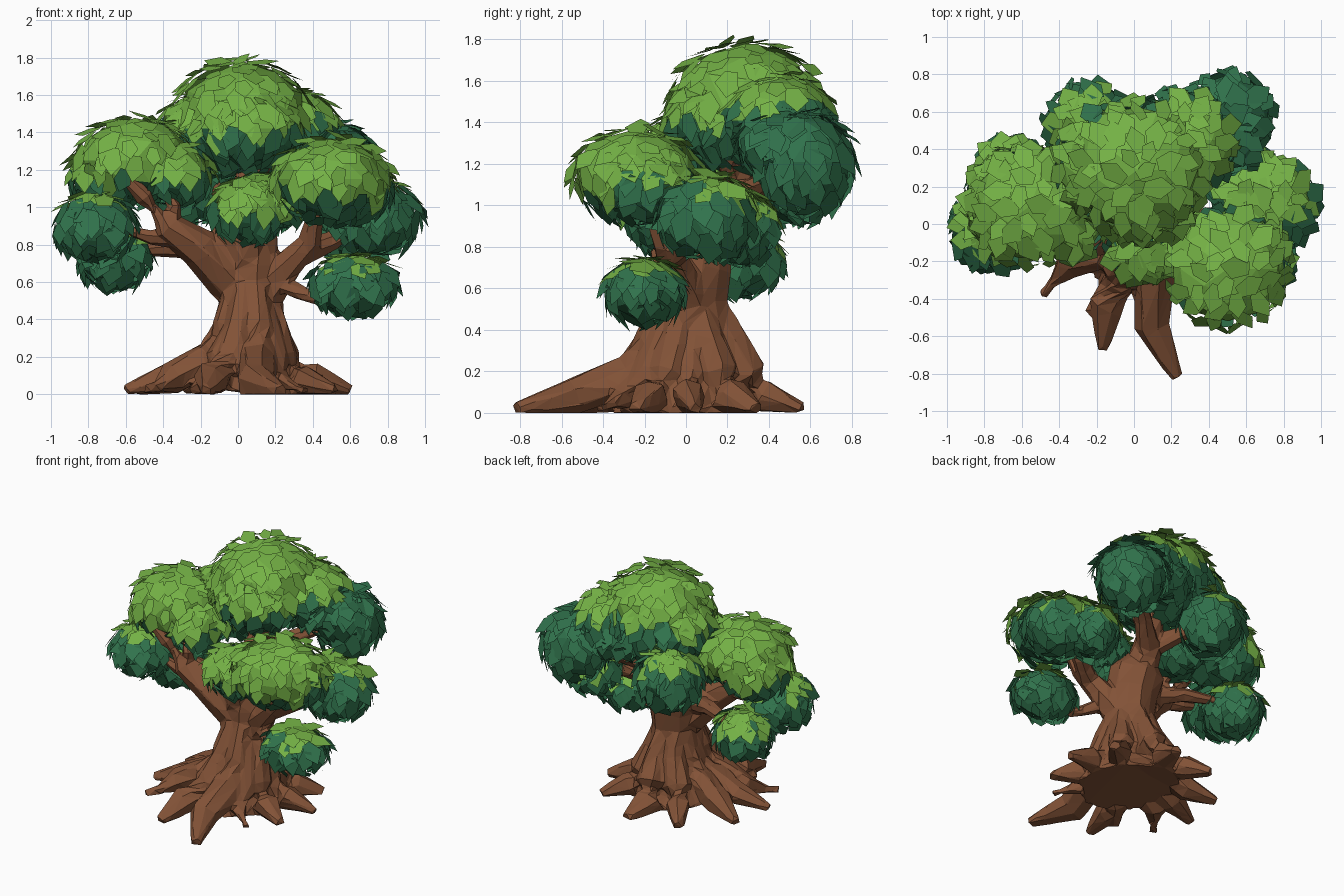
import bpy, bmesh, math, random
from mathutils import Vector

random.seed(4)
if "Cube" in bpy.data.objects:
    bpy.data.objects.remove(bpy.data.objects["Cube"])


def material(name, rgb):
    m = bpy.data.materials.new(name)
    m.use_nodes = True
    m.diffuse_color = (*rgb, 1)
    m.node_tree.nodes["Principled BSDF"].inputs["Base Color"].default_value = (*rgb, 1)
    return m


BARK = material("brown bark", (0.225, 0.085, 0.038))
LIGHT = material("light green leaves", (0.175, 0.44, 0.06))
DARK = material("dark green leaves", (0.03, 0.17, 0.073))


def add_object(name, bm, mats):
    mesh = bpy.data.meshes.new(name)
    bm.to_mesh(mesh)
    bm.free()
    for m in mats:
        mesh.materials.append(m)
    obj = bpy.data.objects.new(name, mesh)
    bpy.context.collection.objects.link(obj)
    return obj


def tube(bm, path, radii, sides=8, rough=0.12):
    """Closed, tapered tube through the path points, with uneven sides."""
    path = [Vector(p) for p in path]
    rings = []
    for i, p in enumerate(path):
        d = (path[min(i + 1, len(path) - 1)] - path[max(i - 1, 0)]).normalized()
        u = d.orthogonal().normalized()
        v = d.cross(u)
        ring = []
        for k in range(sides):
            a = math.tau * k / sides
            r = radii[i] * random.uniform(1 - rough, 1 + rough)
            co = p + (u * math.cos(a) + v * math.sin(a)) * r
            co.z = max(co.z, 0)
            ring.append(bm.verts.new(co))
        rings.append(ring)
    for a, b in zip(rings, rings[1:]):
        for k in range(sides):
            n = (k + 1) % sides
            bm.faces.new((a[k], a[n], b[n], b[k]))
    bm.faces.new(rings[0][::-1])
    bm.faces.new(rings[-1])


# Trunk
wood = bmesh.new()
tube(wood, [(0.02, 0, 0), (0.04, 0, 0.1), (0.05, 0, 0.22), (0.06, 0.01, 0.4), (0.07, 0.03, 0.55),
            (0.06, 0.04, 0.68), (0.02, 0.05, 0.85), (0.02, 0.08, 0.98)],
     [0.36, 0.29, 0.23, 0.185, 0.17, 0.175, 0.18, 0.1], sides=12, rough=0.1)

# Roots: tip position and thickness, each one climbing the trunk as a buttress
roots = [(0.23, -0.82, 0.1), (-0.17, -0.67, 0.085), (-0.24, -0.48, 0.075),
         (-0.49, -0.38, 0.085), (-0.6, -0.12, 0.08), (-0.55, 0.2, 0.085),
         (-0.27, 0.48, 0.085), (0.1, 0.56, 0.095), (0.46, 0.34, 0.085),
         (0.6, 0.05, 0.08), (0.52, -0.25, 0.085), (0.36, -0.42, 0.065)]
for x, y, t in roots:
    d = Vector((x, y, 0))
    n = d.normalized()
    bend = Vector((-n.y, n.x, 0)) * random.uniform(-0.06, 0.06)
    top = Vector((0.06, 0.01, 0))
    out = 0.08 * abs(n.y)
    tube(wood, [top + n * (0.07 + out * 0.4) + Vector((0, 0, 0.58)),
                top + n * (0.11 + out) + Vector((0, 0, 0.36)),
                top * 0.6 + n * (0.2 + out) + Vector((0, 0, 0.18)),
                d * 0.64 + bend + Vector((0, 0, 0.08)), d + Vector((0, 0, 0.015))],
         [t * 0.6, t * 0.9, t * 1.1, t * 1.05, t * 0.42], sides=7, rough=0.18)

# Branches: path points with a start and an end radius
branches = [
    ([(-0.03, 0, 0.62), (-0.2, -0.06, 0.78), (-0.38, -0.1, 0.9), (-0.5, -0.12, 1.05), (-0.63, -0.14, 1.2)], 0.13, 0.03),
    ([(-0.34, -0.08, 0.84), (-0.46, -0.05, 0.84), (-0.6, -0.03, 0.88)], 0.06, 0.025),
    ([(-0.36, -0.08, 0.9), (-0.34, -0.1, 1.0), (-0.42, -0.02, 1.15)], 0.05, 0.025),
    ([(-0.1, 0.05, 0.74), (-0.32, 0.16, 0.78), (-0.55, 0.25, 0.77)], 0.07, 0.03),
    ([(0.14, 0, 0.55), (0.26, -0.05, 0.68), (0.38, -0.1, 0.82), (0.42, -0.18, 1.02)], 0.11, 0.04),
    ([(0.34, -0.07, 0.76), (0.5, 0.03, 0.82), (0.68, 0.1, 0.95)], 0.07, 0.03),
    ([(0.2, -0.04, 0.6), (0.34, -0.12, 0.54), (0.42, -0.16, 0.51), (0.56, -0.2, 0.56)], 0.05, 0.025),
    ([(0.03, 0.05, 0.8), (0.03, 0.16, 1.0), (0.06, 0.27, 1.18), (0.05, 0.3, 1.4)], 0.13, 0.05),
    ([(0.05, 0.2, 1.0), (0.22, 0.36, 1.1), (0.46, 0.55, 1.2)], 0.085, 0.03),
    ([(0.02, 0.18, 1.0), (-0.1, 0.36, 1.08), (-0.26, 0.54, 1.16)], 0.075, 0.03),
    ([(0.05, -0.04, 0.74), (0.06, -0.1, 0.88), (0.04, -0.12, 1.0)], 0.1, 0.05),
    ([(0.05, 0.22, 1.08), (0.15, 0.2, 1.22), (0.25, 0.26, 1.4)], 0.06, 0.03),
]
for path, r0, r1 in branches:
    last = len(path) - 1
    tube(wood, path, [r0 + (r1 - r0) * i / last for i in range(last + 1)], sides=7)

# Fuse the wood into one chunky, faceted body
tree = add_object("trunk_roots_and_branches", wood, [BARK])
fuse = tree.modifiers.new("fuse", 'REMESH')
fuse.mode = 'VOXEL'
fuse.voxel_size = 0.016
facet = tree.modifiers.new("facet", 'DECIMATE')
facet.ratio = 0.05


def foliage(name, split, blobs, lean=0):
    """Leaf-covered ellipsoids; leaves above the split height are light.
    Lean raises the split towards the back."""
    bm = bmesh.new()
    blobs = [(Vector(c), Vector(r)) for c, r in blobs]
    middle = blobs[0][0].y

    def paint(face, spread):
        p = face.calc_center_median()
        z = p.z - lean * (p.y - middle) + random.uniform(-spread, spread)
        face.material_index = 0 if z > split else 1

    for n_blob, (c, r) in enumerate(blobs):
        # Solid core
        core = bmesh.ops.create_icosphere(bm, subdivisions=2, radius=1)["verts"]
        for v in core:
            n = v.co.copy()
            v.co = c + n * r * random.uniform(0.9, 0.99)
        for f in {f for v in core for f in v.link_faces}:
            paint(f, 0.02)

        # Overlapping leaves that hang down the surface
        a, b, h = r
        count = max(int(400 * (a * b + b * h + a * h)), 80)
        for i in range(count):
            z = 1 - 2 * (i + 0.5) / count
            ang = i * 2.39996 + random.uniform(-0.25, 0.25)
            s = math.sqrt(1 - z * z)
            d = Vector((s * math.cos(ang), s * math.sin(ang), z))
            p = c + d * r
            if any(k != n_blob and sum(((p - q)[j] / w[j]) ** 2 for j in range(3)) < 0.85
                   for k, (q, w) in enumerate(blobs)):
                continue
            n = Vector([d[j] / r[j] for j in range(3)]).normalized()
            hang = Vector((random.uniform(-0.5, 0.5), random.uniform(-0.5, 0.5), -1))
            t = (hang - n * hang.dot(n)).normalized()
            side = t.cross(n)
            size = random.uniform(0.05, 0.085)
            lift = random.uniform(0.01, 0.042)
            roll = random.uniform(-0.5, 0.5)
            outline = [(-0.9, 0.45, -0.3), (0.2, 0.75, 0.4 + roll), (1.15, random.uniform(-0.3, 0.3), 1),
                       (0.3, -0.75, 0.4 - roll), (-0.9, -0.4, -0.3)]
            leaf = bm.faces.new([bm.verts.new(p + t * (x * size) + side * (y * size) + n * (e * lift))
                                 for x, y, e in outline])
            leaf.normal_update()
            if leaf.normal.dot(n) < 0:
                leaf.normal_flip()
            paint(leaf, 0.05)
    return add_object(name, bm, [LIGHT, DARK])


# Leaf masses
foliage("crown_foliage", 1.44, [
    ((0.02, 0.29, 1.47), (0.37, 0.37, 0.32)),
    ((0.29, 0.45, 1.41), (0.26, 0.26, 0.22)),
    ((-0.18, 0.32, 1.42), (0.24, 0.28, 0.2)),
    ((0.05, 0.1, 1.42), (0.28, 0.2, 0.2)),
    ((0.22, 0.5, 1.33), (0.26, 0.2, 0.14))], lean=0.15)
foliage("back_side_foliage", 1.48, [
    ((0.5, 0.58, 1.21), (0.24, 0.23, 0.24)),
    ((0.45, 0.5, 1.29), (0.25, 0.24, 0.17))])
foliage("back_foliage", 1.26, [((-0.24, 0.53, 1.14), (0.225, 0.22, 0.22))])
foliage("upper_side_foliage", 1.14, [
    ((-0.55, 0.1, 1.25), (0.32, 0.32, 0.23)),
    ((-0.68, 0.14, 1.17), (0.22, 0.26, 0.18)),
    ((-0.34, 0.06, 1.18), (0.2, 0.25, 0.17))])
foliage("outer_side_foliage", 1.01, [((-0.76, -0.02, 0.9), (0.215, 0.22, 0.18))])
foliage("lower_side_foliage", 0.83, [((-0.66, 0.25, 0.74), (0.19, 0.21, 0.17))])
foliage("front_foliage", 1.1, [
    ((0.5, -0.24, 1.15), (0.32, 0.31, 0.22)),
    ((0.6, -0.2, 1.1), (0.23, 0.24, 0.18))], lean=0.2)
foliage("middle_foliage", 1.02, [
    ((0.06, -0.13, 0.99), (0.2, 0.18, 0.17)),
    ((0.2, -0.08, 1.04), (0.17, 0.17, 0.14))], lean=0.5)
foliage("wide_side_foliage", 1.05, [
    ((0.74, 0.1, 0.95), (0.235, 0.24, 0.2)),
    ((0.64, 0.14, 0.97), (0.21, 0.22, 0.17)),
    ((0.58, 0.25, 0.9), (0.18, 0.19, 0.17))], lean=-0.4)
foliage("low_foliage", 0.68, [((0.62, -0.2, 0.59), (0.23, 0.19, 0.155))])
